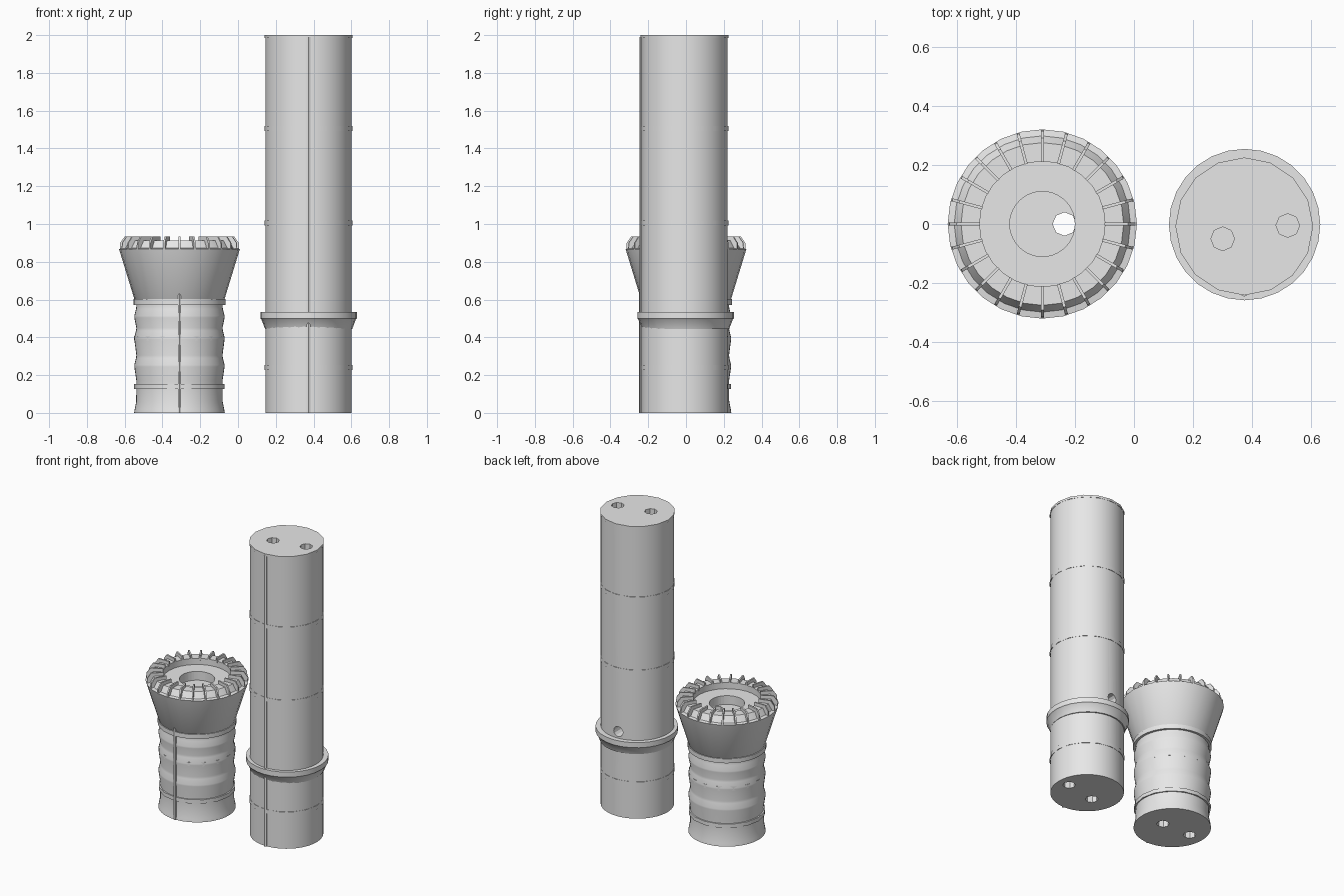
import bpy, bmesh
from math import sin, cos, pi, radians
from mathutils import Matrix, Vector

if "Cube" in bpy.data.objects:
    bpy.data.objects.remove(bpy.data.objects["Cube"])

grey = bpy.data.materials.new("plain_grey")
grey.use_nodes = True
grey.diffuse_color = (0.8, 0.8, 0.8, 1)
grey.node_tree.nodes["Principled BSDF"].inputs["Base Color"].default_value = (0.8, 0.8, 0.8, 1)

TALL = Vector((0.373, -0.008, 0))
SHORT = Vector((-0.31, 0, 0))


def finish(name, bm, smooth=True):
    bmesh.ops.recalc_face_normals(bm, faces=bm.faces)
    mesh = bpy.data.meshes.new(name)
    bm.to_mesh(mesh)
    bm.free()
    mesh.materials.append(grey)
    ob = bpy.data.objects.new(name, mesh)
    bpy.context.collection.objects.link(ob)
    if smooth:
        shade(ob)
    return ob


def shade(ob):
    bpy.ops.object.select_all(action='DESELECT')
    ob.select_set(True)
    bpy.context.view_layer.objects.active = ob
    bpy.ops.object.shade_smooth_by_angle(angle=radians(30))


def lathe(name, profile, sides, centre, closed=False):
    """Turn (radius, z) points round an upright axis; ends are capped unless closed."""
    bm = bmesh.new()
    rings = [[bm.verts.new((centre.x + r * cos(2 * pi * i / sides),
                            centre.y + r * sin(2 * pi * i / sides), z))
              for i in range(sides)] for r, z in profile]
    pairs = list(zip(rings, rings[1:]))
    if closed:
        pairs.append((rings[-1], rings[0]))
    else:
        bm.faces.new(rings[0])
        bm.faces.new(rings[-1])
    for a, b in pairs:
        for i in range(sides):
            j = (i + 1) % sides
            bm.faces.new((a[i], a[j], b[j], b[i]))
    return finish(name, bm)


def band(name, radius, low, high, sides, centre):
    inner = radius - 0.03
    return lathe(name, [(inner, low), (radius, low), (radius, high), (inner, high)],
                 sides, centre, True)


def rod(name, start, end, radius, sides):
    start, end = Vector(start), Vector(end)
    bm = bmesh.new()
    turn = (end - start).to_track_quat('Z', 'Y').to_matrix().to_4x4()
    bmesh.ops.create_cone(bm, cap_ends=True, segments=sides, radius1=radius, radius2=radius,
                          depth=(end - start).length,
                          matrix=Matrix.Translation((start + end) / 2) @ turn)
    return finish(name, bm, False)


def cut(ob, start, end, radius=0.04, sides=8):
    """Drill a hole and discard the drill."""
    drill = rod("drill", start, end, radius, sides)
    mod = ob.modifiers.new("hole", 'BOOLEAN')
    mod.operation, mod.solver, mod.object = 'DIFFERENCE', 'EXACT', drill
    bpy.context.view_layer.objects.active = ob
    bpy.ops.object.modifier_apply(modifier=mod.name)
    bpy.data.objects.remove(drill)
    shade(ob)


# Tall column with blind holes at both ends and a port at the back
column = lathe("tall_column", [(0.228, 0), (0.228, 2)], 64, TALL)
for x, y in ((0.3, -0.05), (0.52, -0.005)):
    cut(column, (x, y, 1.7), (x, y, 2.1))
    cut(column, (x, y, -0.1), (x, y, 0.3))
cut(column, (0.36, 0.12, 0.58), (0.36, 0.3, 0.58), 0.034, 12)

# Column bands, collar and front conduit
for i, z in enumerate((0.24, 1.005, 1.505)):
    band(f"column_band_{i + 1}", 0.233, z - 0.013, z + 0.013, 16, TALL)
band("column_top_band", 0.233, 1.985, 2, 16, TALL)
lathe("column_collar", [(0.2, 0.445), (0.231, 0.445), (0.25, 0.495), (0.256, 0.5),
                        (0.256, 0.535), (0.2, 0.535)], 28, Vector((0.374, -0.002, 0)), True)
rod("column_conduit", (TALL.x, -0.235, 0), (TALL.x, -0.235, 1.99), 0.011, 6)

# Short barrel with ribbed sides
ribs = [(0.24, 0), (0.237, 0.02), (0.229, 0.06), (0.228, 0.17)]
for z in (0.25, 0.395, 0.51):
    ribs += [(0.239, z - 0.006), (0.239, z + 0.004), (0.23, z + 0.04), (0.228, z + 0.055)]
barrel = lathe("short_barrel", ribs + [(0.228, 0.6)], 48, SHORT)
for i, z in enumerate((0.14, 0.395)):
    band(f"barrel_band_{i + 1}", 0.2395, z - 0.013, z + 0.013, 16, SHORT)
band("barrel_neck_band", 0.244, 0.572, 0.602, 32, SHORT)
rod("barrel_conduit", (SHORT.x, -0.238, 0), (SHORT.x, -0.238, 0.635), 0.01, 6)

# Flared head with a raised rim and sunken middle
FLOOR, PIT = 0.87, 0.81
head = lathe("flared_head", [(0.23, 0.59), (0.238, 0.6), (0.32, 0.868), (0.298, 0.872),
                             (0.275, 0.912), (0.212, 0.912), (0.212, FLOOR)], 28, SHORT)
cut(head, (SHORT.x, 0, PIT), (SHORT.x, 0, 1), 0.11, 40)

# Through hole, and a blind hole under the barrel
for part in (barrel, head):
    cut(part, (-0.235, 0, -0.1), (-0.235, 0, PIT + 0.003))
cut(barrel, (-0.45, 0, -0.1), (-0.45, 0, 0.3))

# Radial fins round the rim
bm = bmesh.new()
outline = [(0.21, 0.9), (0.21, 0.934), (0.29, 0.934), (0.314, 0.9), (0.316, 0.865), (0.28, 0.865)]
for i in range(24):
    place = Matrix.Translation(SHORT) @ Matrix.Rotation(i * pi / 12, 4, 'Z')
    left, right = ([bm.verts.new(place @ Vector((r, side, z))) for r, z in outline]
                   for side in (-0.005, 0.005))
    bm.faces.new(left)
    bm.faces.new(right)
    for k in range(len(outline)):
        m = (k + 1) % len(outline)
        bm.faces.new((left[k], left[m], right[m], right[k]))
finish("rim_fins", bm, False)
